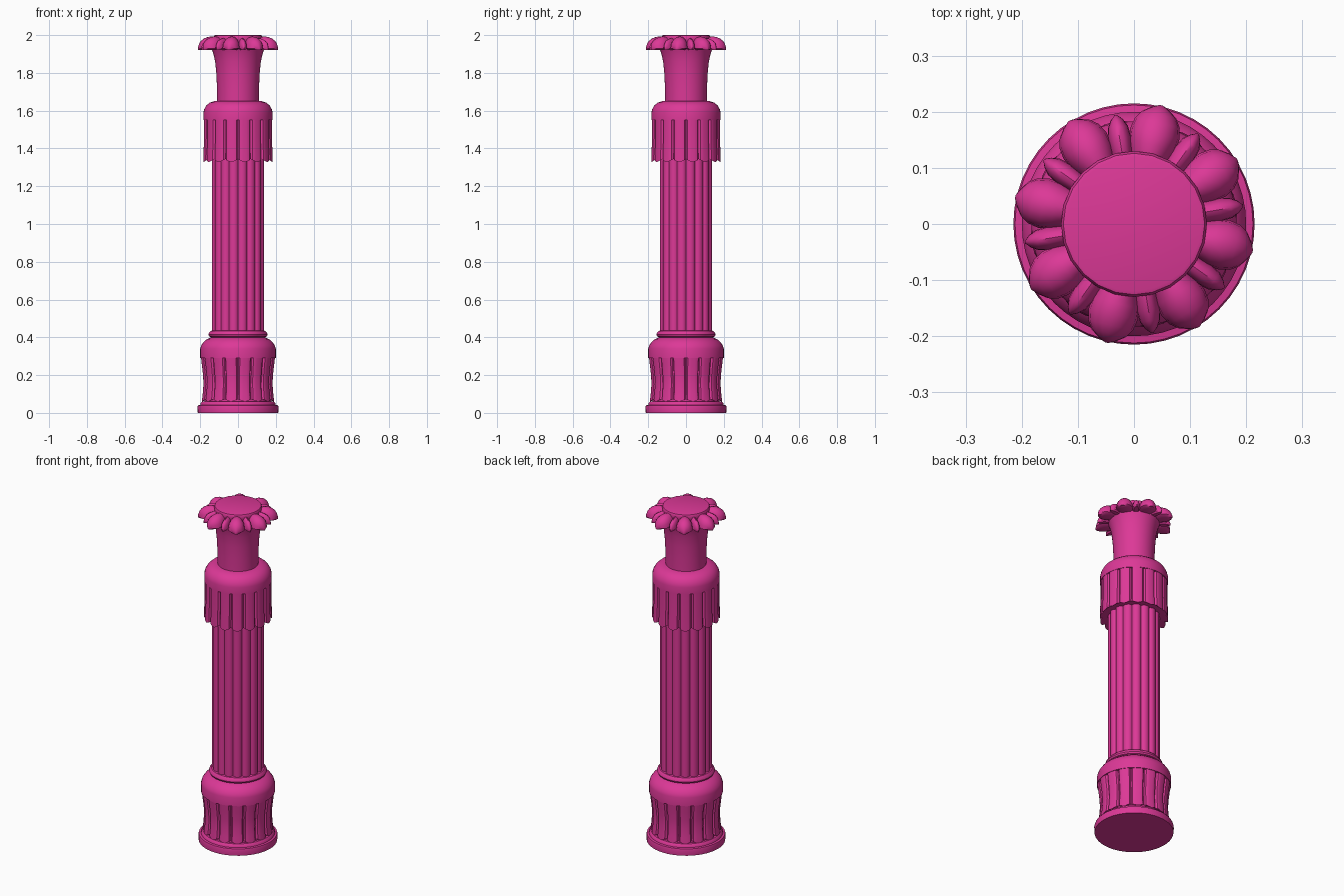
import bpy, bmesh
from math import sin, cos, pi, radians

if "Cube" in bpy.data.objects:
    bpy.data.objects.remove(bpy.data.objects["Cube"])

mat = bpy.data.materials.new("pink")
mat.diffuse_color = (0.72, 0.04, 0.31, 1)
mat.use_nodes = True
mat.node_tree.nodes["Principled BSDF"].inputs["Base Color"].default_value = mat.diffuse_color
N = 16  # flutes around the column


def finish(bm, name, angle=35):
    bmesh.ops.recalc_face_normals(bm, faces=bm.faces)
    me = bpy.data.meshes.new(name)
    bm.to_mesh(me)
    bm.free()
    ob = bpy.data.objects.new(name, me)
    bpy.context.collection.objects.link(ob)
    me.materials.append(mat)
    bpy.ops.object.select_all(action='DESELECT')
    ob.select_set(True)
    bpy.context.view_layer.objects.active = ob
    bpy.ops.object.shade_smooth_by_angle(angle=radians(angle))
    return ob


def loft(name, rings):
    """Skin a stack of closed rings and cap both ends."""
    bm = bmesh.new()
    vr = [[bm.verts.new(p) for p in ring] for ring in rings]
    for a, b in zip(vr, vr[1:]):
        for i in range(len(a)):
            j = (i + 1) % len(a)
            bm.faces.new((a[i], a[j], b[j], b[i]))
    bm.faces.new(vr[0])
    bm.faces.new(vr[-1])
    return finish(bm, name)


def lathe(name, profile, seg=48):
    return loft(name, [[(r * cos(2 * pi * i / seg), r * sin(2 * pi * i / seg), z)
                        for i in range(seg)] for r, z in profile])


def fluted(name, profile, depth, power, point=0.0, steps=8):
    """Ring of bulging panels with grooves; the lowest ring is cut to points."""
    rings = []
    for k, (r, z) in enumerate(profile):
        ring = []
        for i in range(N * steps):
            t = 2 * (i % steps) / steps - 1
            a = 2 * pi * i / (N * steps)
            rr = r - depth * abs(t) ** power
            zz = z + (point * abs(t) ** 1.5 if k == 0 else 0)
            ring.append((rr * cos(a), rr * sin(a), zz))
        rings.append(ring)
    return loft(name, rings)


# Base: foot disc, leaf panels, rounded shoulder
lathe("foot", [(0.213, 0), (0.215, 0.03), (0.212, 0.04), (0.2, 0.042),
               (0.198, 0.052), (0.19, 0.06), (0.16, 0.062)])
lathe("base_core", [(0.178, 0.05), (0.171, 0.15), (0.184, 0.3)])
fluted("base_panels", [(0.192, 0.06), (0.188, 0.1), (0.184, 0.15), (0.186, 0.2),
                       (0.192, 0.25), (0.197, 0.292)], 0.016, 6, 0.014)
lathe("base_shoulder", [(0.18, 0.29), (0.2, 0.29), (0.2, 0.34), (0.195, 0.357),
                        (0.183, 0.375), (0.165, 0.39), (0.142, 0.4), (0.12, 0.402)])
lathe("base_ring", [(0.13, 0.396), (0.142, 0.4), (0.153, 0.405), (0.157, 0.414),
                    (0.154, 0.424), (0.145, 0.434), (0.13, 0.437)])

# Fluted shaft
fluted("shaft", [(0.14, 0.42), (0.14, 1.4)], 0.013, 2.5)

# Collar with hanging panels and domed top
fluted("collar_panels", [(0.185, 1.328), (0.184, 1.36), (0.181, 1.45),
                         (0.181, 1.552)], 0.014, 6, 0.016)
lathe("collar_dome", [(0.16, 1.55), (0.183, 1.55), (0.183, 1.59), (0.179, 1.607),
                      (0.168, 1.627), (0.15, 1.642), (0.125, 1.651), (0.1, 1.653)])

# Neck flaring into the flower
lathe("neck", [(0.11, 1.64), (0.111, 1.72), (0.115, 1.8), (0.121, 1.86),
               (0.13, 1.9), (0.135, 1.915), (0.14, 1.93), (0.125, 1.96)])
lathe("flower_disc", [(0.12, 1.93), (0.13, 1.975), (0.13, 1.99), (0.126, 1.998),
                      (0.12, 2.0)], 24)


def petal(name, ang, r0, widths, arch, z_low, z_edge):
    """Domed petal, (radius, half width, top z) per cross-section."""
    rings = []
    for r, w, top in widths:
        ring = []
        for i in range(9):
            b = pi * i / 8
            ring.append((r, w * cos(b), z_edge + (top - z_edge) * sin(b) ** arch))
        ring += [(r, -w * 0.6, z_low), (r, w * 0.6, z_low)]
        rings.append([(x * cos(ang) - y * sin(ang), x * sin(ang) + y * cos(ang), z)
                      for x, y, z in ring])
    return loft(name, rings)


# Eight broad petals with eight slim ones between
big = [(0.1, 0.03, 1.985), (0.125, 0.036, 1.99), (0.145, 0.043, 1.993),
       (0.165, 0.045, 1.99), (0.185, 0.041, 1.982), (0.2, 0.031, 1.97),
       (0.21, 0.017, 1.956), (0.217, 0.003, 1.935)]
slim = [(0.1, 0.016, 1.98), (0.13, 0.02, 1.984), (0.155, 0.021, 1.98),
        (0.175, 0.018, 1.971), (0.188, 0.011, 1.958), (0.197, 0.002, 1.935)]
for k in range(8):
    petal(f"broad_petal_{k}", radians(77 + 45 * k), 0.1, big, 0.9, 1.922, 1.93)
    petal(f"slim_petal_{k}", radians(54.5 + 45 * k), 0.1, slim, 0.9, 1.922, 1.93)
